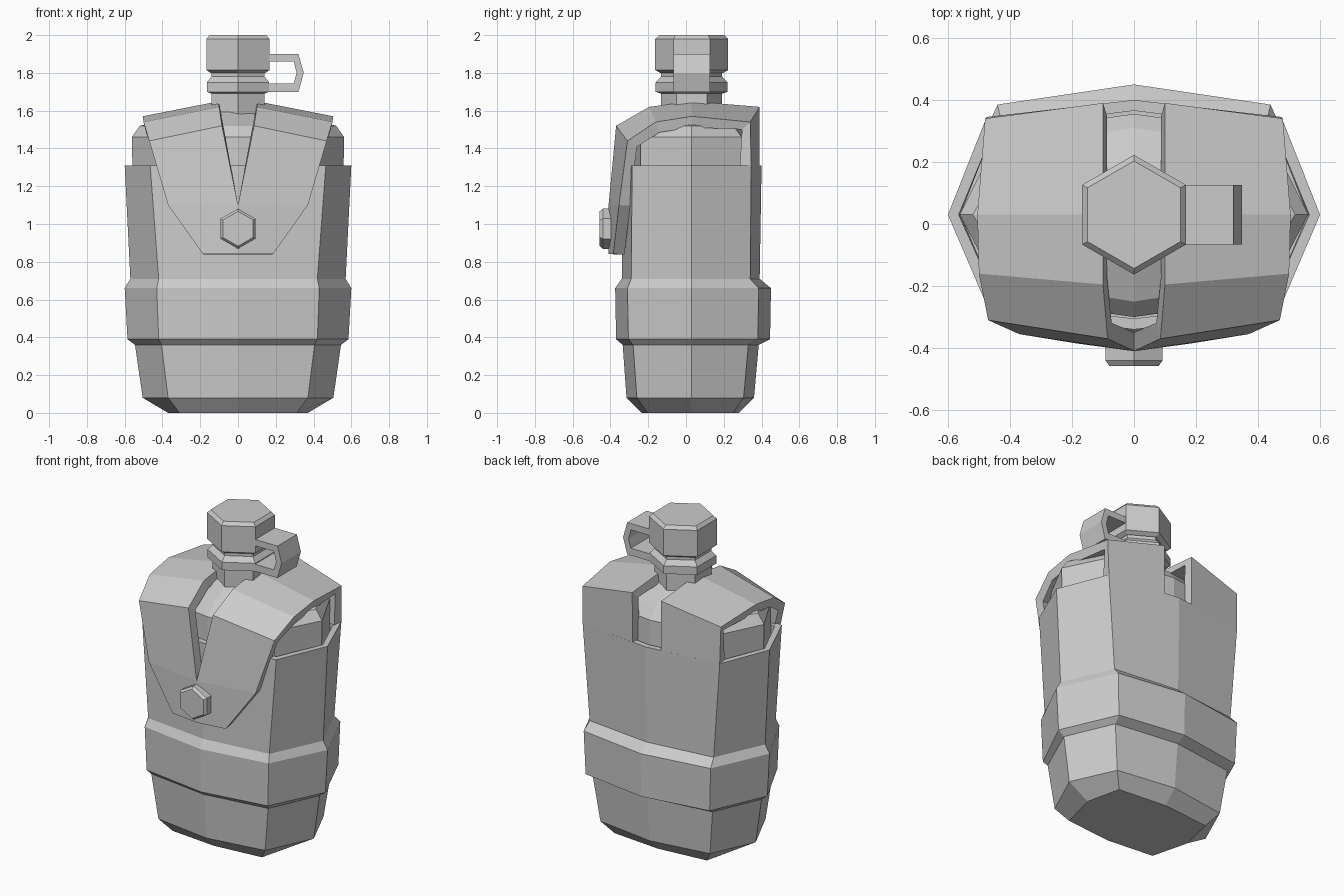
import bpy, bmesh, math
from mathutils import Vector

if "Cube" in bpy.data.objects:
    bpy.data.objects.remove(bpy.data.objects["Cube"])


def make(name, verts, faces, recalc=True):
    me = bpy.data.meshes.new(name)
    me.from_pydata([tuple(v) for v in verts], [], faces)
    if recalc:
        bm = bmesh.new()
        bm.from_mesh(me)
        bmesh.ops.recalc_face_normals(bm, faces=bm.faces)
        bm.to_mesh(me)
        bm.free()
    ob = bpy.data.objects.new(name, me)
    bpy.context.collection.objects.link(ob)
    return ob


def loft(name, rings):
    """Skin a stack of equal-sized rings and cap both ends."""
    n = len(rings[0])
    verts = [v for r in rings for v in r]
    faces = [(i * n + j, i * n + (j + 1) % n, (i + 1) * n + (j + 1) % n, (i + 1) * n + j)
             for i in range(len(rings) - 1) for j in range(n)]
    faces.append(tuple(reversed(range(n))))
    faces.append(tuple(range((len(rings) - 1) * n, len(rings) * n)))
    return make(name, verts, faces)


def body_ring(z, side, corner, front, back, drop=0.06):
    """Eight-sided flask section."""
    f, b = front + drop, back - drop
    return [(0, front, z), (corner, f, z), (side, 0.03, z), (corner + 0.01, b, z),
            (0, back, z), (-corner - 0.01, b, z), (-side, 0.03, z), (-corner, f, z)]


def hexagon(half_width):
    r = half_width / math.cos(math.pi / 6)
    return [(r * math.sin(k * math.pi / 3), r * math.cos(k * math.pi / 3)) for k in range(6)]


# fabric pouch with raised belt and open rim
loft("pouch", [body_ring(*r) for r in [
    (0, 0.37, 0.31, -0.235, 0.28, 0.03),
    (0.08, 0.505, 0.37, -0.315, 0.36, 0.055),
    (0.36, 0.545, 0.405, -0.335, 0.385, 0.055),
    (0.39, 0.585, 0.42, -0.37, 0.445, 0.065),
    (0.66, 0.60, 0.43, -0.375, 0.45, 0.065),
    (0.71, 0.57, 0.42, -0.34, 0.39, 0.05),
    (1.31, 0.60, 0.465, -0.34, 0.40, 0.055),
    (1.31, 0.565, 0.44, -0.305, 0.365, 0.055),
    (1.22, 0.56, 0.44, -0.305, 0.365, 0.055)]])

# bottle inside the pouch
loft("bottle", [body_ring(*r) for r in [
    (1.10, 0.555, 0.42, -0.30, 0.355),
    (1.46, 0.562, 0.42, -0.30, 0.355),
    (1.52, 0.52, 0.38, -0.25, 0.31),
    (1.60, 0.16, 0.11, -0.10, 0.16)]])

# flap: from the pouch back, over the shoulders and down the front
# (inner edge, outer edge) of the right half
stations = [
    ((0.10, 0.388, 1.31), (0.475, 0.345, 1.31)),
    ((0.10, 0.390, 1.62), (0.48, 0.34, 1.54)),
    ((0.10, 0.03, 1.65), (0.505, 0.03, 1.57)),
    ((0.10, -0.195, 1.62), (0.50, -0.16, 1.54)),
    ((0.085, -0.37, 1.52), (0.47, -0.31, 1.44)),
    ((0, -0.41, 1.10), (0.37, -0.355, 1.10)),
    ((0, -0.41, 0.84), (0.185, -0.385, 0.84))]
flap = make("flap", [p for s in stations for p in s],
            [(2 * i, 2 * i + 2, 2 * i + 3, 2 * i + 1) for i in range(len(stations) - 1)],
            recalc=False)
mirror = flap.modifiers.new("Mirror", 'MIRROR')
mirror.use_axis[0] = True
solid = flap.modifiers.new("Thickness", 'SOLIDIFY')
solid.thickness = 0.06
solid.offset = -1

# neck, collar and cap
def hex_stack(name, profile):
    return loft(name, [[(x, y + 0.03, z) for x, y in hexagon(w)] for z, w in profile])


hex_stack("neck", [(1.50, 0.14), (1.69, 0.14), (1.70, 0.165), (1.75, 0.165),
                   (1.78, 0.14), (1.82, 0.14)])
hex_stack("cap", [(1.80, 0.145), (1.815, 0.167), (1.98, 0.167), (2.0, 0.15)])

# retaining strap looping from collar to cap
outer = [(0.14, 1.70), (0.32, 1.70), (0.348, 1.80), (0.32, 1.90), (0.14, 1.90)]
inner = [(0.14, 1.745), (0.295, 1.745), (0.31, 1.80), (0.295, 1.86), (0.14, 1.86)]
loft("cap_strap", [[(o[0], -0.066, o[1]), (o[0], 0.126, o[1]),
                    (i[0], 0.126, i[1]), (i[0], -0.066, i[1])]
                   for o, i in zip(outer, inner)])

# hexagonal snap button
loft("snap_button", [[(x, y, z + 0.975) for x, z in hexagon(w)]
                     for y, w in [(-0.38, 0.092), (-0.44, 0.092), (-0.457, 0.08)]])
